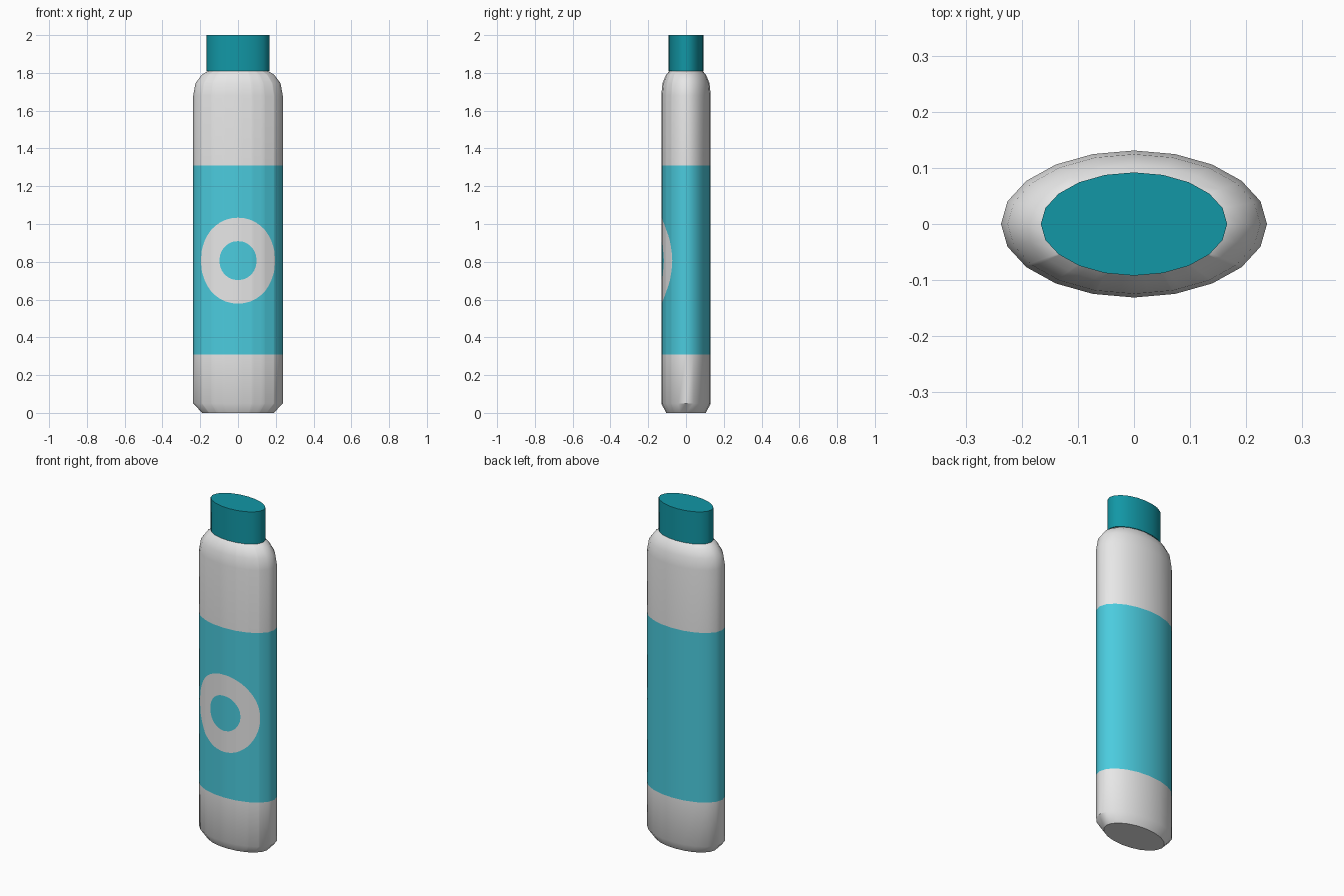
import bpy, bmesh, math

if "Cube" in bpy.data.objects:
    bpy.data.objects.remove(bpy.data.objects["Cube"])

SIDES, RX, RY = 20, 0.237, 0.131


def material(name, rgb):
    m = bpy.data.materials.new(name)
    m.diffuse_color = (*rgb, 1)
    m.use_nodes = True
    m.node_tree.nodes["Principled BSDF"].inputs["Base Color"].default_value = m.diffuse_color
    return m


white = material("bottle white", (0.8, 0.8, 0.8))
aqua = material("label aqua", (0.07, 0.6, 0.73))
teal = material("cap teal", (0.006, 0.31, 0.38))


def finish(bm, name, mats):
    bmesh.ops.recalc_face_normals(bm, faces=bm.faces)
    me = bpy.data.meshes.new(name)
    bm.to_mesh(me)
    bm.free()
    ob = bpy.data.objects.new(name, me)
    bpy.context.collection.objects.link(ob)
    for m in mats:
        me.materials.append(m)
    bpy.ops.object.select_all(action='DESELECT')
    ob.select_set(True)
    bpy.context.view_layer.objects.active = ob
    bpy.ops.object.shade_smooth_by_angle(angle=math.radians(40))
    return ob


# Elliptical outline, measured by arc length from the front centre
half = SIDES // 2
outline = [(RX * math.sin(math.tau * k / SIDES), -RY * math.cos(math.tau * k / SIDES))
           for k in range(half + 1)]
arc = [0.0]
for p, q in zip(outline, outline[1:]):
    arc.append(arc[-1] + math.dist(p, q))


def point_at(s):
    a = abs(s)
    k = max(i for i in range(half) if arc[i] <= a + 1e-9)
    t = (a - arc[k]) / (arc[k + 1] - arc[k])
    (x0, y0), (x1, y1) = outline[k], outline[k + 1]
    return math.copysign(1, s) * (x0 + t * (x1 - x0)), y0 + t * (y1 - y0)


# Ring on the label: (half width along the surface, half height)
OUTER, INNER, RING_Z = (0.208, 0.2275), (0.1, 0.1035), 0.806


def ring_height(s, ring):
    return ring[1] * math.sqrt(max(0.0, 1 - (s / ring[0]) ** 2))


columns = {round(sign * a, 6) for a in arc for sign in (-1, 1)}
for ring, n in ((OUTER, 10), (INNER, 6)):
    columns |= {round(ring[0] * math.sin(math.pi / 2 * k / n), 6) for k in range(-n, n + 1)}
columns = sorted(columns)

# Body: rows of (height, scale), with the ring edges cut into the label rows
LOW = [(0, 0.8), (0.05, 1), (0.31, 1)]
HIGH = [(1.31, 1), (1.68, 1), (1.745, 0.95), (1.79, 0.81), (1.812, 0.66)]
ROW_MATS = [0, 0, 1, 0, 1, 0, 1, 0, 0, 0, 0]
bm = bmesh.new()
known = {}


def vert(x, y, z):
    key = (round(x, 5) + 0.0, round(y, 5) + 0.0, round(z, 5) + 0.0)
    if key not in known:
        known[key] = bm.verts.new(key)
    return known[key]


grid = []
for s in columns:
    x, y = point_at(s)
    o, i = ring_height(s, OUTER), ring_height(s, INNER)
    rows = LOW + [(RING_Z + d, 1) for d in (-o, -i, i, o)] + HIGH
    grid.append([vert(x * k, y * k, z) for z, k in rows])
for a, b in zip(grid, grid[1:]):
    for r, mat in enumerate(ROW_MATS):
        loop = list(dict.fromkeys((a[r], b[r], b[r + 1], a[r + 1])))
        if len(loop) > 2:
            bm.faces.new(loop).material_index = mat
for r in (0, -1):
    bm.faces.new(list(dict.fromkeys(col[r] for col in grid)))
finish(bm, "bottle_body", [white, aqua])

# Cap: plain elliptical cylinder
bm = bmesh.new()
rings = [[bm.verts.new((0.166 * math.cos(math.tau * k / SIDES),
                        0.092 * math.sin(math.tau * k / SIDES), z))
          for k in range(SIDES)] for z in (1.81, 2.0)]
for k in range(SIDES):
    n = (k + 1) % SIDES
    bm.faces.new((rings[0][k], rings[0][n], rings[1][n], rings[1][k]))
for r in rings:
    bm.faces.new(r)
finish(bm, "bottle_cap", [teal])
